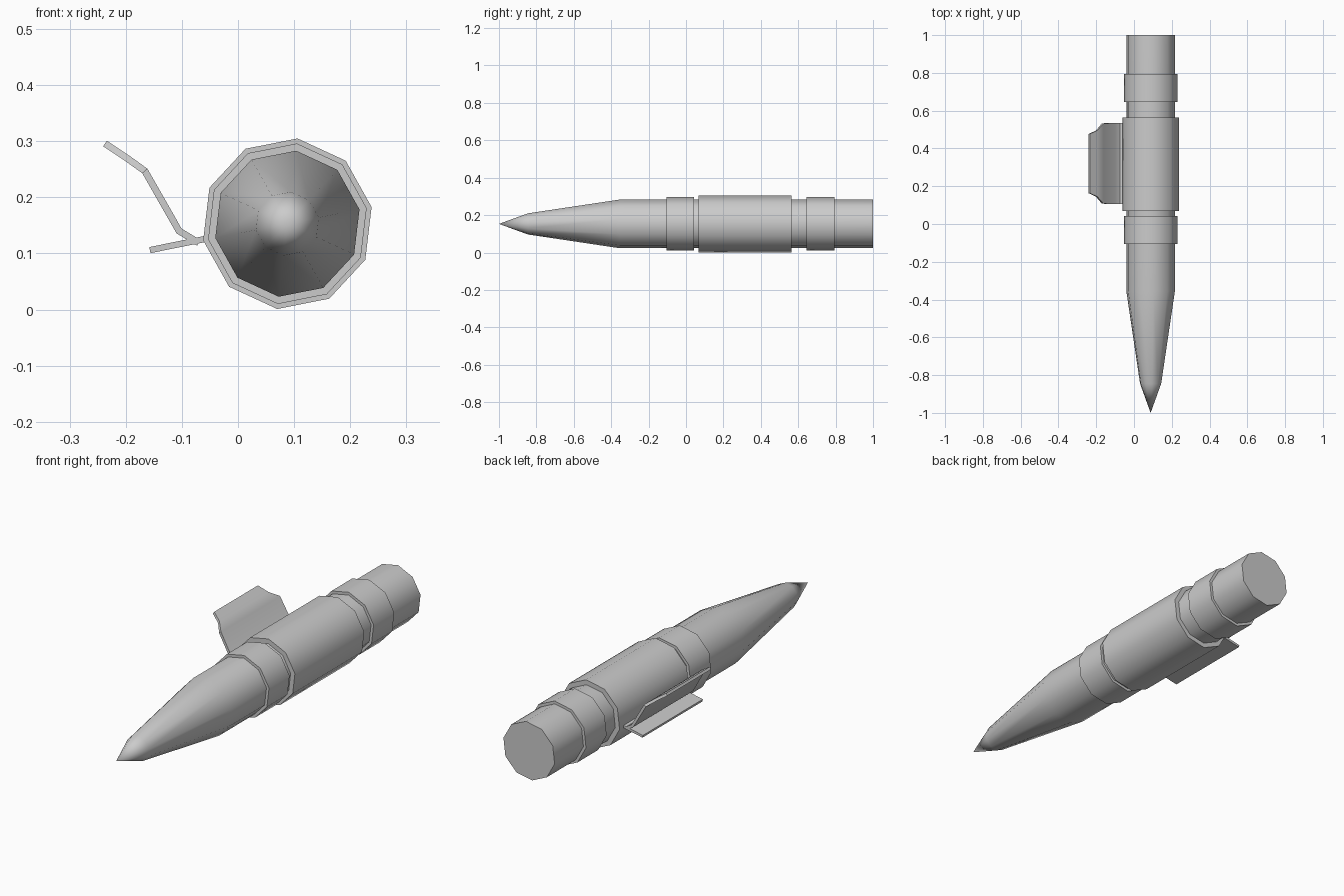
import bpy, bmesh, math
from mathutils import Vector

if "Cube" in bpy.data.objects:
    bpy.data.objects.remove(bpy.data.objects["Cube"])

CX, CZ, SIDES, TURN = 0.088, 0.153, 10, math.radians(11.2)


def finish(name, bm):
    bmesh.ops.recalc_face_normals(bm, faces=bm.faces[:])
    me = bpy.data.meshes.new(name)
    bm.to_mesh(me)
    bm.free()
    ob = bpy.data.objects.new(name, me)
    bpy.context.collection.objects.link(ob)
    bpy.ops.object.select_all(action='DESELECT')
    ob.select_set(True)
    bpy.context.view_layer.objects.active = ob
    bpy.ops.object.shade_smooth_by_angle(angle=math.radians(40))
    return ob


def lathe(name, profile):
    """Ten-sided body around the long axis from (y, radius) pairs."""
    bm = bmesh.new()
    rings = []
    for y, r in profile:
        if r == 0:
            rings.append([bm.verts.new((CX, y, CZ))] * SIDES)
            continue
        angles = [TURN + math.tau * i / SIDES for i in range(SIDES)]
        rings.append([bm.verts.new((CX + r * math.cos(a), y, CZ + r * math.sin(a)))
                      for a in angles])
    for a, b in zip(rings, rings[1:]):
        for i in range(SIDES):
            j = (i + 1) % SIDES
            bm.faces.new(list(dict.fromkeys((a[i], a[j], b[j], b[i]))))
    for ring in (rings[0], rings[-1]):
        if ring[0] is not ring[1]:
            bm.faces.new(ring)
    return finish(name, bm)


def plate(name, path, thick):
    """Bent plate: path of (x, z, y_start, y_end), thickened across the path."""
    bm = bmesh.new()
    rows = []
    pts = [Vector((p[0], p[1])) for p in path]
    for i, (x, z, y0, y1) in enumerate(path):
        dirs = []
        if i > 0:
            dirs.append((pts[i] - pts[i - 1]).normalized())
        if i < len(pts) - 1:
            dirs.append((pts[i + 1] - pts[i]).normalized())
        d = sum(dirs, Vector((0, 0))).normalized()
        off = Vector((-d.y, d.x)) * thick / 2 / d.dot(dirs[0])
        rows.append([bm.verts.new((x + s * off.x, y, z + s * off.y))
                     for s, y in ((-1, y0), (-1, y1), (1, y1), (1, y0))])
    for a, b in zip(rows, rows[1:]):
        for i in range(4):
            j = (i + 1) % 4
            bm.faces.new((a[i], a[j], b[j], b[i]))
    bm.faces.new(rows[0])
    bm.faces.new(rows[-1])
    return finish(name, bm)


# Pointed main body
lathe("pointed_barrel", [(-1, 0), (-0.845, 0.057), (-0.355, 0.131), (1, 0.131)])

# Raised bands and central sleeve
for name, y0, y1, r in (("front_band", -0.105, 0.042, 0.144),
                        ("centre_sleeve", 0.068, 0.565, 0.153),
                        ("rear_band", 0.645, 0.793, 0.144)):
    lathe(name, [(y0, r), (y1, r)])

# Mounting tab on the side, and the bent clip plate rising from it
plate("side_tab", [(-0.157, 0.106, 0.105, 0.535), (-0.058, 0.126, 0.105, 0.535)], 0.011)
plate("bent_clip", [(-0.237, 0.296, 0.163, 0.477), (-0.198, 0.270, 0.145, 0.495),
                    (-0.166, 0.247, 0.108, 0.532), (-0.105, 0.140, 0.105, 0.535),
                    (-0.070, 0.119, 0.105, 0.535)], 0.012)
